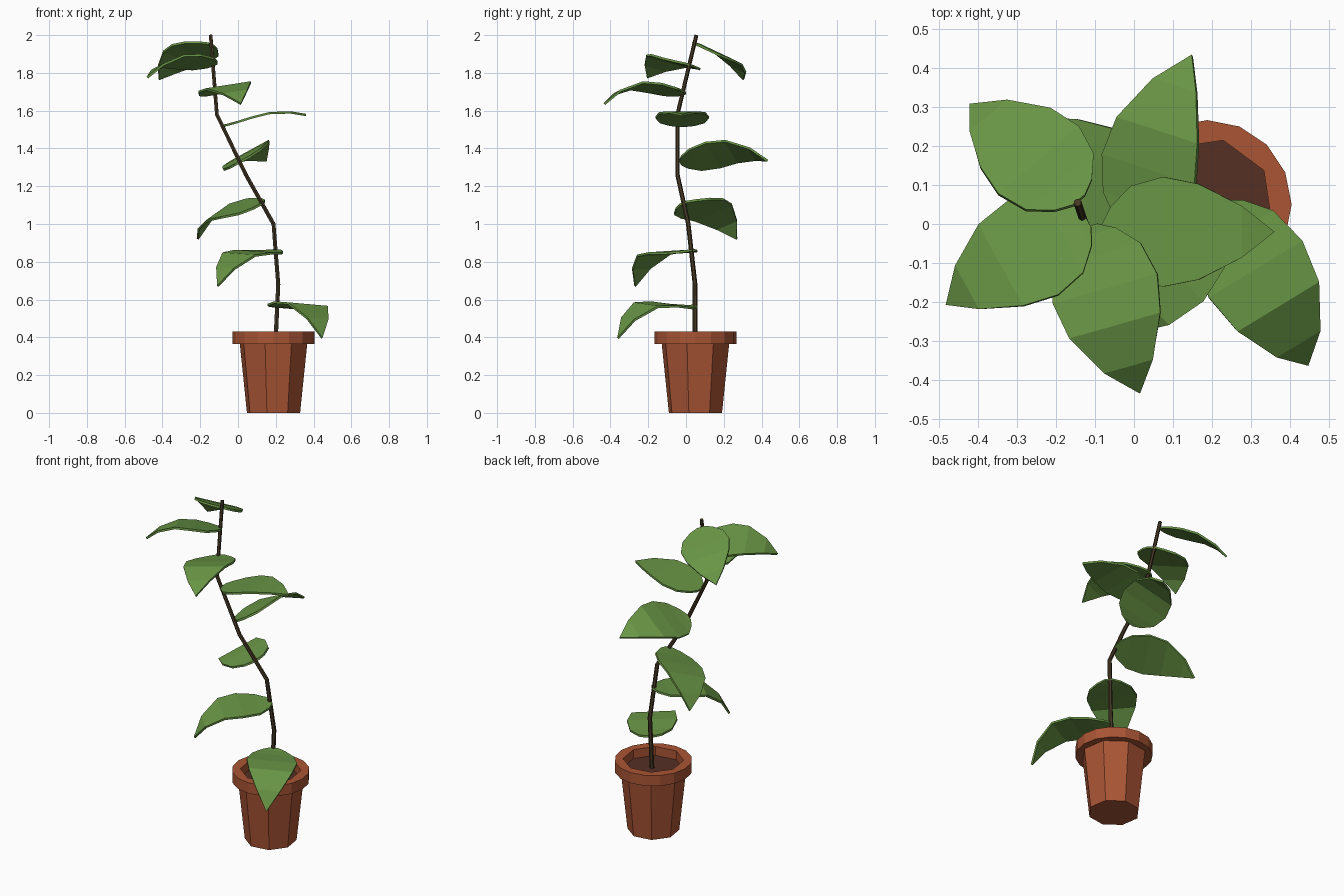
import bpy, bmesh, math
from mathutils import Vector

if "Cube" in bpy.data.objects:
    bpy.data.objects.remove(bpy.data.objects["Cube"])


def material(name, rgb):
    m = bpy.data.materials.new(name)
    m.diffuse_color = (*rgb, 1)
    m.use_nodes = True
    m.node_tree.nodes["Principled BSDF"].inputs["Base Color"].default_value = m.diffuse_color
    return m


CLAY = material("clay", (0.40, 0.09, 0.035))
SOIL = material("soil", (0.09, 0.03, 0.018))
BARK = material("bark", (0.06, 0.04, 0.018))
GREEN = material("leaf_green", (0.14, 0.30, 0.06))


def add_object(name, bm, mat):
    bmesh.ops.recalc_face_normals(bm, faces=bm.faces)
    me = bpy.data.meshes.new(name)
    bm.to_mesh(me)
    bm.free()
    me.materials.append(mat)
    ob = bpy.data.objects.new(name, me)
    bpy.context.collection.objects.link(ob)
    return ob


def lathe(name, profile, sides, turn, centre, mat, closed=False):
    """Spin (radius, z) points; open profiles are capped at both ends."""
    bm = bmesh.new()
    rings = []
    for r, z in profile:
        rings.append([bm.verts.new((centre[0] + r * math.cos(turn + math.tau * i / sides),
                                    centre[1] + r * math.sin(turn + math.tau * i / sides), z))
                      for i in range(sides)])
    pairs = list(zip(rings, rings[1:]))
    if closed:
        pairs.append((rings[-1], rings[0]))
    else:
        bm.faces.new(rings[0])
        bm.faces.new(rings[-1])
    for a, b in pairs:
        for i in range(sides):
            j = (i + 1) % sides
            bm.faces.new((a[i], a[j], b[j], b[i]))
    return add_object(name, bm, mat)


# Pot: tapered eight-sided body, sixteen-sided rim, soil
C = (0.188, 0.05)
T8 = math.radians(31)
lathe("pot_body", [(0.145, 0), (0.184, 0.366)], 8, T8, C, CLAY)
lathe("pot_soil", [(0.17, 0.355), (0.17, 0.375)], 8, T8, C, SOIL)

bm = bmesh.new()
loops = []
for z in (0.365, 0.43):
    outer = [bm.verts.new((C[0] + 0.217 * math.cos(math.tau * i / 16),
                           C[1] + 0.217 * math.sin(math.tau * i / 16), z)) for i in range(16)]
    inner = []
    corners = [Vector((math.cos(T8 + math.tau * k / 8), math.sin(T8 + math.tau * k / 8))) * 0.17
               for k in range(8)]
    for i in range(16):     # octagonal hole: corners and edge midpoints
        p = corners[i // 2] if i % 2 == 0 else (corners[i // 2] + corners[(i // 2 + 1) % 8]) / 2
        inner.append(bm.verts.new((C[0] + p.x, C[1] + p.y, z)))
    inner = inner[-1:] + inner[:-1]     # line up with the outer ring
    loops.append((outer, inner))
(ob, ib), (ot, it) = loops
for i in range(16):
    j = (i + 1) % 16
    for a, b in ((ob, ot), (ot, it), (it, ib), (ib, ob)):
        bm.faces.new((a[i], a[j], b[j], b[i]))
add_object("pot_rim", bm, CLAY)

# Stem: bent tapering tube
PATH = [(0.198, 0.048, 0.36), (0.213, 0.048, 0.68), (0.188, 0.012, 1.0),
        (0.042, -0.045, 1.26), (-0.112, -0.045, 1.58), (-0.145, 0.055, 2.0)]
curve = bpy.data.curves.new("stem", 'CURVE')
curve.dimensions = '3D'
curve.bevel_depth = 0.013
curve.bevel_resolution = 1
curve.use_fill_caps = True
sp = curve.splines.new('POLY')
sp.points.add(len(PATH) - 1)
for i, p in enumerate(PATH):
    sp.points[i].co = (*p, 1)
    sp.points[i].radius = 1.0 - 0.04 * i
sp.use_smooth = False
curve.materials.append(BARK)
bpy.context.collection.objects.link(bpy.data.objects.new("stem", curve))

# Leaf: arched blade from base to tip; roll lifts its left side
OUTLINE = [(0, 0.022), (0.05, 0.065), (0.17, 0.118), (0.36, 0.141),
           (0.57, 0.123), (0.82, 0.066)]


def leaf(name, base, tip, arch, roll):
    base, tip = Vector(base), Vector(tip)
    d = (tip - base).normalized()
    left = Vector((0, 0, 1)).cross(d).normalized()
    up = d.cross(left)
    side = left * math.cos(roll) + up * math.sin(roll)
    up = d.cross(side)
    bm = bmesh.new()
    rows = []
    for s, w in OUTLINE:
        c = base.lerp(tip, s) + up * arch * math.sin(math.pi * s ** 1.4)
        rows.append([bm.verts.new(c + side * k) for k in (w, 0, -w)])
    end = bm.verts.new(tip)
    for a, b in zip(rows, rows[1:]):
        for k in (0, 1):
            bm.faces.new((a[k], b[k], b[k + 1], a[k + 1]))
    for k in (0, 1):
        bm.faces.new((rows[-1][k], end, rows[-1][k + 1]))
    ob = add_object(name, bm, GREEN)
    m = ob.modifiers.new("thickness", 'SOLIDIFY')
    m.thickness = 0.012
    m.offset = 0


LEAVES = [
    ((0.21, 0.05, 0.565), (0.445, -0.36, 0.395), 0.11, -0.08),
    ((0.21, 0.03, 0.86), (-0.107, -0.27, 0.67), 0.095, -0.05),
    ((0.13, -0.015, 1.11), (-0.214, 0.27, 0.92), 0.07, -0.38),
    ((0.005, -0.03, 1.325), (0.15, 0.432, 1.335), 0.06, -0.48),
    ((-0.08, -0.02, 1.52), (0.36, -0.02, 1.577), 0.035, 0),
    ((-0.115, -0.005, 1.69), (0.015, -0.432, 1.635), 0.075, 0.15),
    ((-0.12, 0.01, 1.845), (-0.48, -0.207, 1.775), 0.06, 0.25),
    ((-0.142, 0.06, 1.95), (-0.42, 0.305, 1.765), 0.04, 0.33),
]
for n, args in enumerate(LEAVES, 1):
    leaf(f"leaf_{n}", *args)
